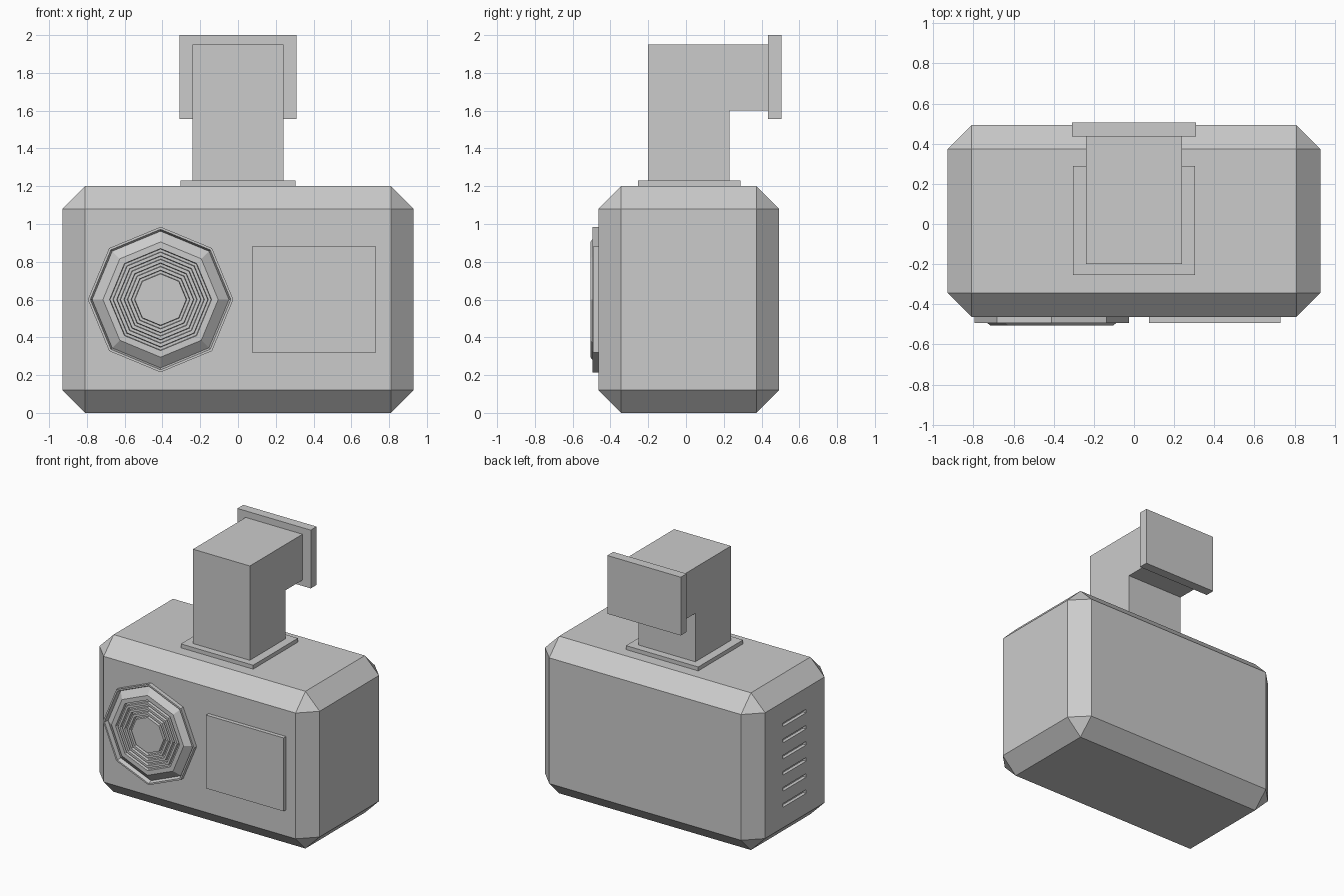
import bpy, bmesh, math
from mathutils import Matrix, Vector

if "Cube" in bpy.data.objects:
    bpy.data.objects.remove(bpy.data.objects["Cube"])


def finish(name, bm):
    bmesh.ops.recalc_face_normals(bm, faces=bm.faces)
    mesh = bpy.data.meshes.new(name)
    bm.to_mesh(mesh)
    bm.free()
    ob = bpy.data.objects.new(name, mesh)
    bpy.context.collection.objects.link(ob)
    return ob


def add_box(bm, lo, hi):
    lo, hi = Vector(lo), Vector(hi)
    m = Matrix.Translation((lo + hi) / 2) @ Matrix.Diagonal((hi - lo).to_4d())
    bmesh.ops.create_cube(bm, size=1, matrix=m)


def box(name, lo, hi):
    bm = bmesh.new()
    add_box(bm, lo, hi)
    return finish(name, bm)


# Chamfered housing
bm = bmesh.new()
add_box(bm, (-0.93, -0.463, 0), (0.93, 0.493, 1.2))
bmesh.ops.bevel(bm, geom=bm.edges[:], offset=0.12, segments=1, affect='EDGES')
body = finish("housing", bm)

# Six vent slots recessed into the left side
bm = bmesh.new()
for i in range(6):
    z = 0.29 + i * 0.123
    add_box(bm, (-0.96, -0.12, z - 0.014), (-0.905, 0.155, z + 0.014))
cutter = finish("vent_cutter", bm)
cutter.hide_render = True
cutter.display_type = 'WIRE'
mod = body.modifiers.new("vents", 'BOOLEAN')
mod.operation = 'DIFFERENCE'
mod.solver = 'EXACT'
mod.object = cutter

# Raised front panel
box("front_panel", (0.075, -0.493, 0.32), (0.73, -0.455, 0.88))

# Elbow duct: L profile extruded across x
bm = bmesh.new()
profile = [(-0.2, 1.2), (0.23, 1.2), (0.23, 1.6), (0.45, 1.6), (0.45, 1.95), (-0.2, 1.95)]
face = bm.faces.new([bm.verts.new((-0.24, y, z)) for y, z in profile])
out = bmesh.ops.extrude_face_region(bm, geom=[face])
bmesh.ops.translate(bm, vec=(0.48, 0, 0),
                    verts=[v for v in out["geom"] if isinstance(v, bmesh.types.BMVert)])
if not face.is_valid or len(bm.faces) < 8:
    bm.faces.new([v for v in bm.verts if v.co.x < 0][:6])
finish("elbow_duct", bm)

# Duct flanges
box("duct_base_flange", (-0.305, -0.253, 1.19), (0.305, 0.288, 1.23))
box("duct_end_flange", (-0.31, 0.435, 1.555), (0.31, 0.506, 2.0))

# Octagonal speaker grille: (radius, y) profile turned about the front axis
rings = [(0.385, -0.455), (0.385, -0.494), (0.372, -0.494), (0.362, -0.464), (0.305, -0.506)]
r = 0.27
while r > 0.14:
    rings += [(r, -0.506), (r - 0.003, -0.485), (r - 0.017, -0.485), (r - 0.02, -0.506)]
    r -= 0.038
bm = bmesh.new()
loops = []
for rad, y in rings:
    loops.append([bm.verts.new((-0.41 + rad * math.cos(a * math.pi / 4), y,
                                0.6 + rad * math.sin(a * math.pi / 4))) for a in range(8)])
for a, b in zip(loops, loops[1:]):
    for i in range(8):
        j = (i + 1) % 8
        bm.faces.new((a[i], a[j], b[j], b[i]))
bm.faces.new(loops[0])
bm.faces.new(loops[-1])
finish("grille", bm)
